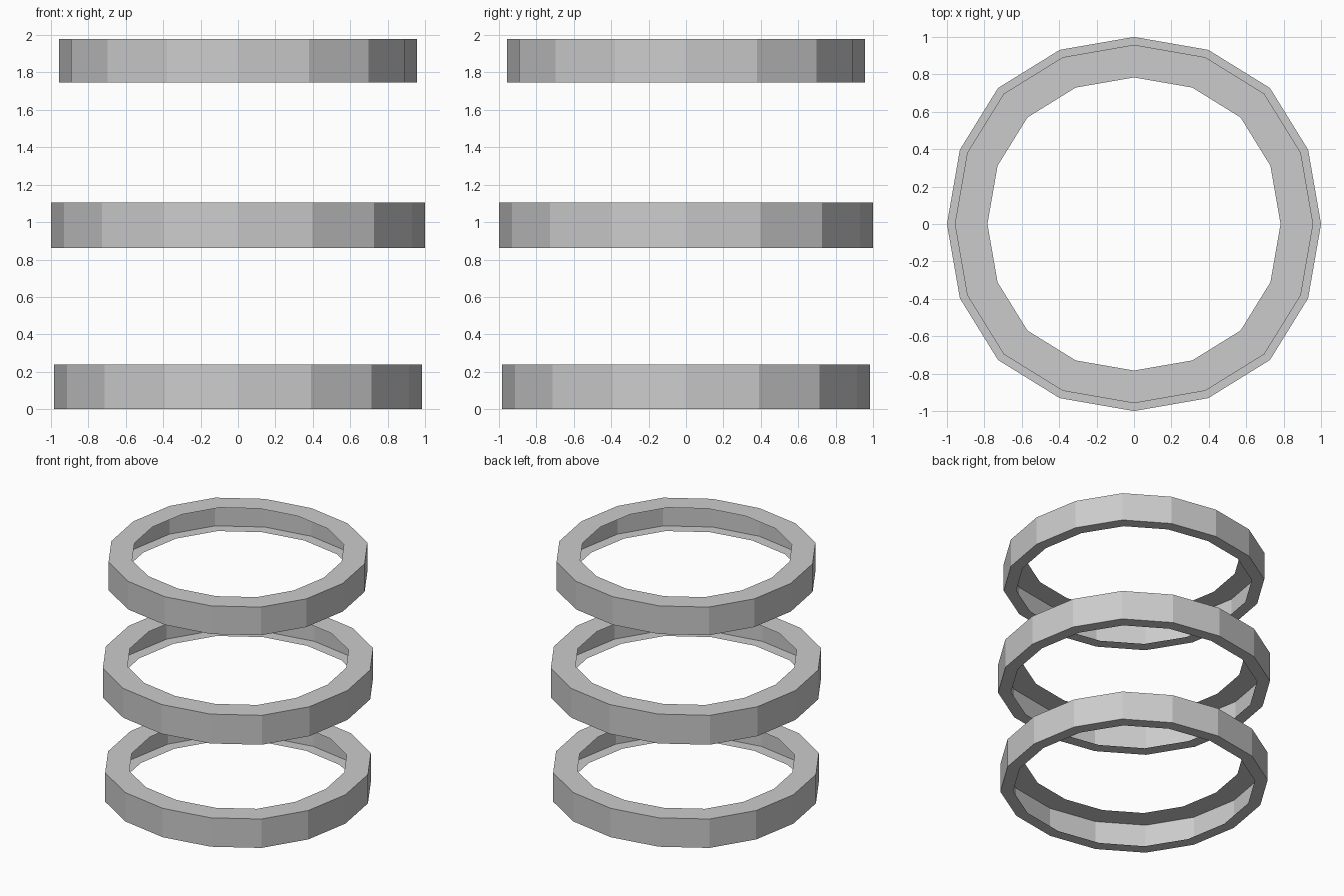
import bpy

if "Cube" in bpy.data.objects:
    bpy.data.objects.remove(bpy.data.objects["Cube"])

# Quarter outline of the slightly squared 16-sided loop, repeated by 90 degree turns
QUARTER = [(1.0, 0.0), (0.931, 0.397), (0.727, 0.727), (0.397, 0.931)]
outline = []
quarter = QUARTER
for _ in range(4):
    outline += quarter
    quarter = [(-y, x) for x, y in quarter]

# Open channel section (radius factor, height): wide top flange, outer wall, narrow bottom lip
HEIGHT = 0.243
SECTION = [(0.818, HEIGHT), (1.0, HEIGHT), (1.0, 0.0), (0.904, 0.0)]


def add_ring(name, radius, z):
    n = len(outline)
    verts = [(x * r * radius, y * r * radius, z + h * radius)
             for r, h in SECTION for x, y in outline]
    faces = []
    for row in range(len(SECTION) - 1):
        a, b = row * n, (row + 1) * n
        for i in range(n):
            j = (i + 1) % n
            faces.append((a + i, b + i, b + j, a + j))
    mesh = bpy.data.meshes.new(name)
    mesh.from_pydata(verts, [], faces)
    mesh.update()
    ob = bpy.data.objects.new(name, mesh)
    bpy.context.collection.objects.link(ob)
    return ob


# Three stacked hollow rings
add_ring("bottom_ring", 0.983, 0.0)
add_ring("middle_ring", 1.0, 0.861)
add_ring("top_ring", 0.958, 1.746)
